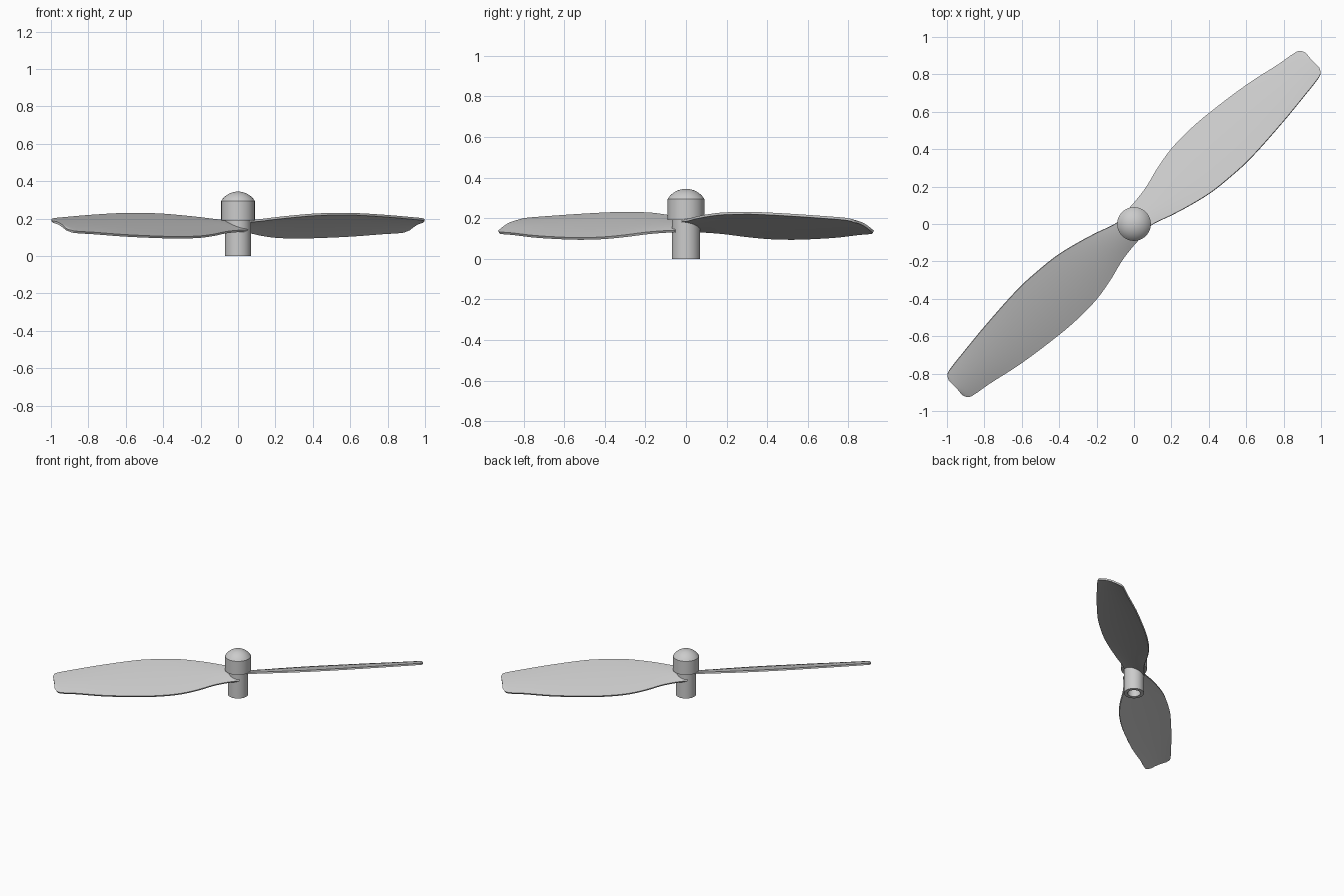
import bpy, bmesh, math

cube = bpy.data.objects.get("Cube")
if cube:
    bpy.data.objects.remove(cube, do_unlink=True)

grey = bpy.data.materials.new("plain grey")
grey.use_nodes = True
grey.diffuse_color = (0.6, 0.6, 0.6, 1)
grey.node_tree.nodes["Principled BSDF"].inputs["Base Color"].default_value = (0.6, 0.6, 0.6, 1)


def finish(name, bm, thickness=0):
    """Turn a bmesh into a smooth-shaded object, thickened if asked."""
    bmesh.ops.recalc_face_normals(bm, faces=bm.faces)
    mesh = bpy.data.meshes.new(name)
    bm.to_mesh(mesh)
    bm.free()
    mesh.materials.append(grey)
    obj = bpy.data.objects.new(name, mesh)
    bpy.context.collection.objects.link(obj)
    bpy.ops.object.select_all(action='DESELECT')
    obj.select_set(True)
    bpy.context.view_layer.objects.active = obj
    if thickness:
        mod = obj.modifiers.new("thickness", 'SOLIDIFY')
        mod.thickness = thickness
        mod.offset = 0
        bpy.ops.object.modifier_apply(modifier=mod.name)
    bpy.ops.object.shade_smooth_by_angle(angle=math.radians(35))
    return obj


def spline(a, b, c, d, t):
    """Smooth interpolation from b to c with uneven spacing of stations."""
    h = c[0] - b[0]
    result = [b[0] + h * t]
    for i in (1, 2):
        m0 = (c[i] - a[i]) / (c[0] - a[0]) * h
        m1 = (d[i] - b[i]) / (d[0] - b[0]) * h
        s = t * t * (3 - 2 * t)
        result.append(b[i] * (1 - s) + c[i] * s
                      + m0 * t * (1 - t) ** 2 - m1 * t * t * (1 - t))
    return result


# Hub: stepped barrel, domed cap and a blind shaft bore, turned as one profile
BORE, NECK, BARREL = 0.045, 0.07, 0.09
SHOULDER, CAP, TOP = 0.19, 0.295, 0.345
profile = [(0, 0.12), (BORE, 0.12), (BORE, 0), (NECK, 0),
           (NECK, SHOULDER), (BARREL, SHOULDER), (BARREL, CAP)]
rise = TOP - CAP
radius = (BARREL ** 2 + rise ** 2) / (2 * rise)
sweep = math.asin(BARREL / radius)
for k in range(7, -1, -1):
    a = sweep * k / 8
    profile.append((radius * math.sin(a), TOP - radius + radius * math.cos(a)))

bm = bmesh.new()
ring = [bm.verts.new((r, 0, z)) for r, z in profile]
edges = [bm.edges.new(pair) for pair in zip(ring, ring[1:])]
bmesh.ops.spin(bm, geom=ring + edges, cent=(0, 0, 0), axis=(0, 0, 1),
               angle=math.tau, steps=48)
bmesh.ops.remove_doubles(bm, verts=bm.verts, dist=0.0001)
finish("hub", bm)

# Blade stations: distance from centre, trailing width, leading width
stations = [(0, 0.075, 0.06), (0.08, 0.082, 0.07), (0.18, 0.1, 0.1),
            (0.3, 0.136, 0.13), (0.42, 0.161, 0.152), (0.55, 0.17, 0.16),
            (0.69, 0.167, 0.16), (0.95, 0.143, 0.133), (1.15, 0.109, 0.104),
            (1.25, 0.096, 0.087), (1.28, 0.083, 0.075), (1.293, 0.055, 0.05)]
PITCH, HEIGHT, CAMBER, ACROSS = 0.38, 0.164, 0.008, 10

outline = []
for i in range(len(stations) - 1):
    a = stations[max(i - 1, 0)]
    d = stations[min(i + 2, len(stations) - 1)]
    for k in range(4):
        outline.append(spline(a, stations[i], stations[i + 1], d, k / 4))
outline.append(stations[-1])


def make_blade(name, angle):
    """Thin pitched and slightly cambered blade, pointing along the angle."""
    bm = bmesh.new()
    rows = []
    for u, trailing, leading in outline:
        row = []
        for j in range(ACROSS + 1):
            s = j / ACROSS
            v = trailing * s - leading * (1 - s)
            z = HEIGHT - PITCH * v + CAMBER * 4 * s * (1 - s)
            row.append(bm.verts.new((u, v, z)))
        rows.append(row)
    for r0, r1 in zip(rows, rows[1:]):
        for j in range(ACROSS):
            bm.faces.new((r0[j], r1[j], r1[j + 1], r0[j + 1]))
    blade = finish(name, bm, 0.012)
    blade.rotation_euler.z = angle


heading = math.radians(42.3)
make_blade("left_blade", heading)
make_blade("right_blade", heading + math.pi)
